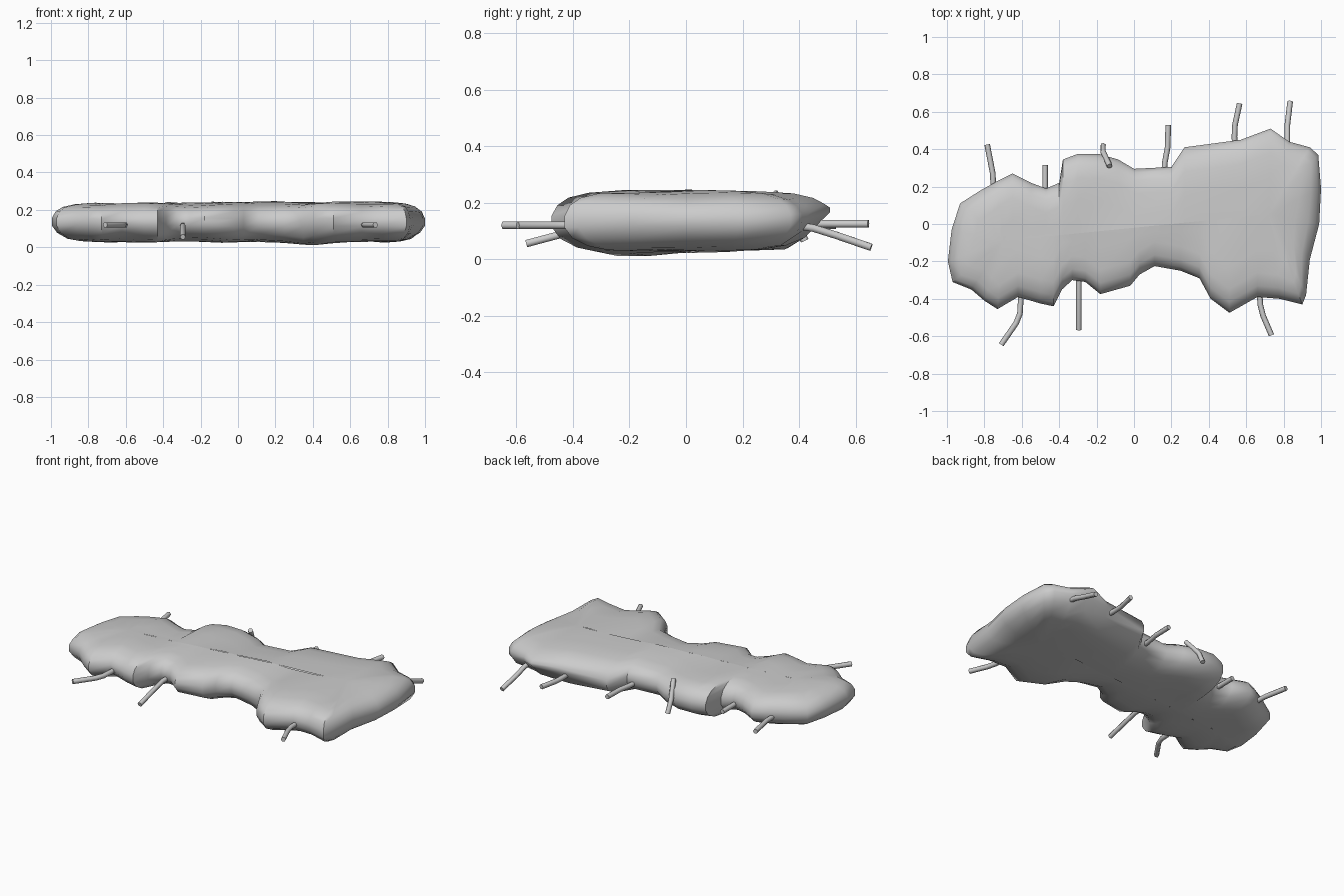
import bpy, bmesh, math
from mathutils import Vector, noise

# body outline seen from above, counter-clockwise
OUTLINE = [(-.995, -.20), (-.97, -.31), (-.87, -.35), (-.80, -.41), (-.73, -.455), (-.62, -.39),
           (-.50, -.425), (-.43, -.44), (-.385, -.35), (-.33, -.30), (-.26, -.31), (-.18, -.375),
           (-.02, -.33), (.03, -.27), (.11, -.225), (.25, -.25), (.35, -.29), (.41, -.40),
           (.51, -.475), (.66, -.39), (.78, -.40), (.90, -.43), (.92, -.38), (.94, -.19),
           (.99, 0), (1.0, .19), (.985, .37), (.94, .41), (.83, .44), (.73, .51), (.57, .45),
           (.27, .41), (.20, .305), (0, .295), (-.085, .345), (-.19, .375), (-.30, .375),
           (-.38, .345), (-.40, .22), (-.47, .19), (-.55, .22), (-.65, .27), (-.73, .23),
           (-.82, .18), (-.93, .11), (-.975, -.03)]

# cross-section from bottom middle to top middle: (inset from rim, height); 9 = reach the spine
PROFILE = [(9, .03), (.27, .03), (.16, .035), (.09, .045), (.03, .075), (.0, .115),
           (.0, .155), (.02, .19), (.06, .215), (.13, .23), (.25, .237), (9, .24)]


def spine(x):
    cx = max(-.7, min(.72, x))
    return Vector((cx, .1 * cx - .02))


def ring_point(p, inset, z):
    p = Vector(p)
    s = spine(p.x)
    t = min(1, inset / (s - p).length)
    if inset < 9:
        t = min(t, .85)
    q = p.lerp(s, t)
    # uneven surface, plus raised rim at the back right and low spot underneath
    z += .012 * noise.noise(Vector((q.x * 5, q.y * 5, z * 6)))
    if q.x > .45 and q.y > .38 and .04 < z < .2:
        z += (.2 - z) * min(1, (q.y - .38) / .12) * .6
    if z < .1:
        z -= .022 * math.exp(-((q.x - .4) ** 2 + (q.y + .2) ** 2) / .02)
    return q.x, q.y, z


bm = bmesh.new()
rings = [[bm.verts.new(ring_point(p, d, z)) for p in OUTLINE] for d, z in PROFILE]
n = len(OUTLINE)
for a, b in zip(rings, rings[1:]):
    for i in range(n):
        j = (i + 1) % n
        bm.faces.new((a[i], a[j], b[j], b[i]))
bmesh.ops.remove_doubles(bm, verts=bm.verts, dist=.0005)
bmesh.ops.recalc_face_normals(bm, faces=bm.faces)
mesh = bpy.data.meshes.new("body")
bm.to_mesh(mesh)
bm.free()
body = bpy.data.objects.new("body", mesh)
bpy.context.collection.objects.link(body)
bpy.context.view_layer.objects.active = body
body.select_set(True)
bpy.ops.object.shade_smooth_by_angle(angle=math.radians(45))


# thin stalks poking out of the sides
def stalk(name, pts, r=.015):
    cu = bpy.data.curves.new(name, 'CURVE')
    cu.dimensions = '3D'
    cu.bevel_depth = r
    cu.bevel_resolution = 1
    cu.use_fill_caps = True
    sp = cu.splines.new('POLY')
    sp.points.add(len(pts) - 1)
    for q, p in zip(sp.points, pts):
        q.co = (*p, 1)
    ob = bpy.data.objects.new(name, cu)
    bpy.context.collection.objects.link(ob)


STALKS = [
    [(-.60, -.33, .12), (-.605, -.40, .12), (-.61, -.48, .12), (-.63, -.53, .12), (-.71, -.645, .12)],
    [(-.295, -.24, .12), (-.295, -.34, .115), (-.295, -.565, .055)],
    [(.67, -.33, .12), (.675, -.43, .12), (.69, -.49, .12), (.735, -.595, .12)],
    [(-.75, .15, .12), (-.755, .27, .12), (-.785, .425, .12)],
    [(-.475, .13, .12), (-.475, .315, .12)],
    [(-.13, .31, .235), (-.165, .385, .14), (-.165, .42, .065)],
    [(.16, .25, .12), (.165, .33, .12), (.18, .41, .12), (.183, .53, .12)],
    [(.54, .38, .125), (.537, .47, .125), (.54, .53, .125), (.565, .645, .125)],
    [(.815, .36, .125), (.82, .45, .11), (.82, .53, .085), (.835, .655, .042)],
]
for i, pts in enumerate(STALKS):
    stalk(f"stalk_{i + 1}", pts)
